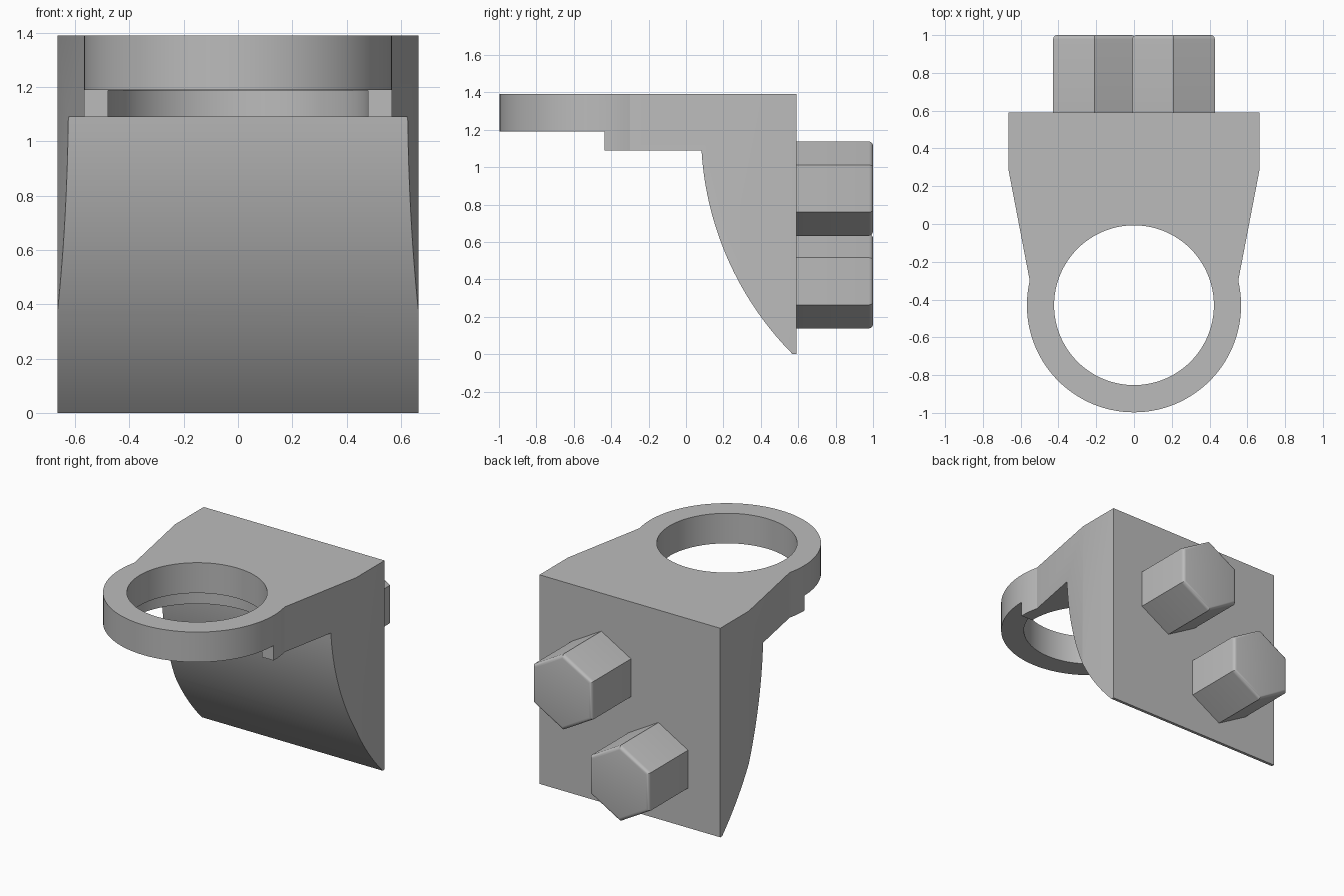
import bpy, bmesh, math
from mathutils import Matrix

if "Cube" in bpy.data.objects:
    bpy.data.objects.remove(bpy.data.objects["Cube"], do_unlink=True)

grey = bpy.data.materials.new("light grey")
grey.use_nodes = True
grey.diffuse_color = (0.5, 0.5, 0.5, 1)
grey.node_tree.nodes["Principled BSDF"].inputs["Base Color"].default_value = (0.5, 0.5, 0.5, 1)

TOP, STEP, UNDER, BACK = 1.39, 1.19, 1.09, 0.59
RING_Y, RING_R = -0.43, 0.567


def extrude(name, points, vector):
    """Solid made by sweeping a closed outline along a vector."""
    bm = bmesh.new()
    face = bm.faces.new([bm.verts.new(p) for p in points])
    new = bmesh.ops.extrude_face_region(bm, geom=[face])["geom"]
    bmesh.ops.translate(bm, vec=vector, verts=[v for v in new if isinstance(v, bmesh.types.BMVert)])
    bmesh.ops.recalc_face_normals(bm, faces=bm.faces)
    mesh = bpy.data.meshes.new(name)
    bm.to_mesh(mesh)
    bm.free()
    mesh.materials.append(grey)
    obj = bpy.data.objects.new(name, mesh)
    bpy.context.collection.objects.link(obj)
    return obj


def circle(radius, z, sides=96):
    angles = [2 * math.pi * i / sides for i in range(sides)]
    return [(radius * math.cos(a), RING_Y + radius * math.sin(a), z) for a in angles]


def activate(obj):
    bpy.ops.object.select_all(action="DESELECT")
    obj.select_set(True)
    bpy.context.view_layer.objects.active = obj


def boolean(obj, cutter, operation):
    activate(obj)
    mod = obj.modifiers.new("cut", "BOOLEAN")
    mod.object, mod.operation, mod.solver = cutter, operation, "EXACT"
    bpy.ops.object.modifier_apply(modifier=mod.name)
    bpy.data.objects.remove(cutter, do_unlink=True)


# Plan outline: square back, tapering shoulders, round front ring
start = math.asin((-0.3 - RING_Y) / RING_R)
sweep = math.pi + 2 * start
outline = [(-0.665, 0.29, 0), (-0.665, BACK, 0), (0.665, BACK, 0), (0.665, 0.29, 0)]
for i in range(65):
    a = start - sweep * i / 64
    outline.append((RING_R * math.cos(a), RING_Y + RING_R * math.sin(a), 0))
bracket = extrude("bracket", outline, (0, 0, TOP))

# Side profile: stepped underside, then a concave sweep down to the foot
R, NOSE = 1.69, 0.08
side = [(-1.2, 1.6), (-1.2, STEP), (-0.435, STEP), (-0.435, UNDER)]
for i in range(33):
    z = UNDER * (1 - i / 32)
    side.append((NOSE + R - math.sqrt(R * R - (STEP - z) ** 2), z))
side += [(0.6, -0.06), (0.8, -0.06), (0.8, 1.6)]
profile = extrude("side_cutter", [(-1, y, z) for y, z in side], (2, 0, 0))
boolean(bracket, profile, "INTERSECT")

# Ring hole and the wider recess beneath it
boolean(bracket, extrude("hole_cutter", circle(0.423, 1), (0, 0, 1)), "DIFFERENCE")
boolean(bracket, extrude("recess_cutter", circle(0.48, 1), (0, 0, STEP - 1.002)), "DIFFERENCE")
activate(bracket)
bpy.ops.object.shade_smooth_by_angle(angle=math.radians(20))


# Hexagonal bolt heads with softened outer rims
def bolt(name, x, z, radius=0.252):
    corners = [math.pi / 2 + math.pi * i / 3 for i in range(6)]
    points = [(x + radius * math.cos(a), BACK - 0.01, z + radius * math.sin(a)) for a in corners]
    obj = extrude(name, points, (0, 1.01 - BACK, 0))
    bm = bmesh.new()
    bm.from_mesh(obj.data)
    rim = [e for e in bm.edges if all(v.co.y > 0.99 for v in e.verts)]
    bmesh.ops.bevel(bm, geom=rim, offset=0.022, segments=4, profile=0.5, affect="EDGES")
    bm.to_mesh(obj.data)
    bm.free()
    activate(obj)
    bpy.ops.object.shade_smooth_by_angle(angle=math.radians(30))


bolt("upper_bolt", 0.21, 0.885)
bolt("lower_bolt", -0.21, 0.39)
